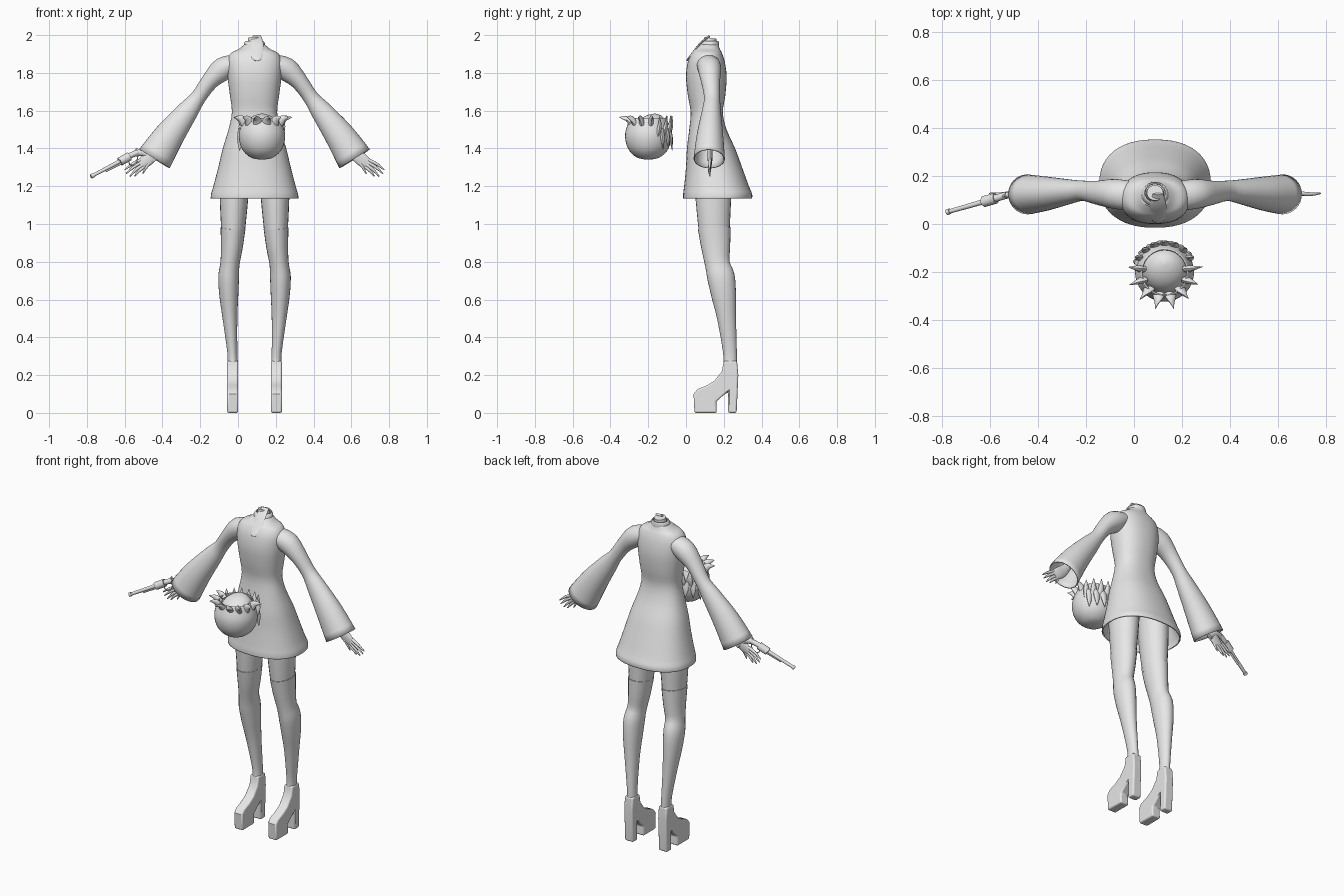
import bpy, bmesh, math, random
from mathutils import Vector

random.seed(3)
cube = bpy.data.objects.get("Cube")
if cube:
    bpy.data.objects.remove(cube)

CX = 0.0875  # mirror line of the figure

grey = bpy.data.materials.new("plain_grey")
grey.use_nodes = True
grey.diffuse_color = (0.8, 0.8, 0.8, 1)
for node in grey.node_tree.nodes:
    if node.type == "BSDF_PRINCIPLED":
        node.inputs["Base Color"].default_value = (0.8, 0.8, 0.8, 1)


def finish(name, bm, angle=40, shell=0, bevel=0):
    """Turn a bmesh into a shaded object, with optional wall thickness or bevel."""
    bmesh.ops.recalc_face_normals(bm, faces=bm.faces)
    mesh = bpy.data.meshes.new(name)
    bm.to_mesh(mesh)
    bm.free()
    mesh.materials.append(grey)
    obj = bpy.data.objects.new(name, mesh)
    bpy.context.collection.objects.link(obj)
    bpy.ops.object.select_all(action="DESELECT")
    obj.select_set(True)
    bpy.context.view_layer.objects.active = obj
    bpy.ops.object.shade_smooth_by_angle(angle=math.radians(angle))
    if shell:
        mod = obj.modifiers.new("wall", "SOLIDIFY")
        mod.thickness = shell
        mod.offset = -1
    if bevel:
        mod = obj.modifiers.new("soft_edges", "BEVEL")
        mod.width = bevel
        mod.segments = 3
        mod.angle_limit = math.radians(50)
    return obj


def spline(rows, steps):
    """Catmull-Rom interpolation of rows of numbers."""
    rows = [Vector(r) for r in rows]
    out = []
    for i in range(len(rows) - 1):
        a, b, c = rows[max(i - 1, 0)], rows[i], rows[i + 1]
        d = rows[min(i + 2, len(rows) - 1)]
        for k in range(steps):
            t = k / steps
            out.append(b + (c - a) * (t / 2) + (a * 2 - b * 5 + c * 4 - d) * (t * t / 2)
                       + (b * 3 - a - c * 3 + d) * (t ** 3 / 2))
    return out + [rows[-1]]


def loft(name, rows, sides=24, steps=3, level=False, power=2, open_end=False, shell=0):
    """Skin elliptical rings given as x, y, z, half width, half depth."""
    rows = spline(rows, steps)
    bm = bmesh.new()
    rings = []
    for i, r in enumerate(rows):
        p, q = rows[max(i - 1, 0)], rows[min(i + 1, len(rows) - 1)]
        t = Vector((0, 0, 1)) if level else Vector(q[:3]) - Vector(p[:3])
        t = (t.normalized() + Vector((0, 0, 0.001))).normalized()
        depth = Vector((0, 1, 0))
        depth = (depth - t * t.dot(depth)).normalized()
        wide = depth.cross(t)
        ring = []
        for k in range(sides):
            a = math.tau * k / sides
            c, s = math.cos(a), math.sin(a)
            c = math.copysign(abs(c) ** (2 / power), c) * max(r[3], 0.001)
            s = math.copysign(abs(s) ** (2 / power), s) * max(r[4], 0.001)
            ring.append(bm.verts.new(Vector(r[:3]) + wide * c + depth * s))
        rings.append(ring)
    for lo, hi in zip(rings, rings[1:]):
        for k in range(sides):
            n = (k + 1) % sides
            bm.faces.new((lo[k], lo[n], hi[n], hi[k]))
    bm.faces.new(rings[0])
    if not open_end:
        bm.faces.new(rings[-1])
    return finish(name, bm, shell=shell)


def rod(name, p, q, r, r2=None, sides=14):
    e = r if r2 is None else r2
    return loft(name, [(*p, r, r), (*q, e, e)], sides, 1)


# Dress body: height, half width, front, back
dress = [(1.95, .055, .07, .17), (1.925, .085, .045, .18), (1.905, .125, .03, .19),
         (1.86, .145, .01, .205), (1.78, .143, 0, .215), (1.68, .13, .01, .208),
         (1.59, .12, .025, .195), (1.5, .138, .017, .215), (1.4, .168, .005, .26),
         (1.3, .192, 0, .297), (1.2, .218, -.01, .333), (1.16, .23, -.015, .35),
         (1.135, .232, -.015, .35)]
loft("dress", [(CX, (f + b) / 2, z, w, (b - f) / 2) for z, w, f, b in dress],
     sides=48, level=True, power=2.3, open_end=True, shell=.008)

# Collar, neck stump and the front tongue
loft("collar", [(CX, .12, 1.93, .055, .055), (CX, .125, 1.955, .056, .05),
                (CX, .13, 1.97, .046, .042)], level=True, open_end=True, shell=.006)
loft("neck", [(CX, .12, 1.92, .042, .04), (CX, .13, 1.985, .034, .032)], steps=1)
loft("collar_tongue", [(.1, .125, 1.995, .022, .006), (.1, .08, 1.96, .034, .006),
                       (.1, .04, 1.91, .033, .006), (.1, .012, 1.875, .024, .005),
                       (.1, .005, 1.863, .006, .003)], sides=16)

for s, side in ((1, "left"), (-1, "right")):
    def at(u, y, z, *radii):
        return (CX + s * u, y, z, *radii)

    # Flared sleeve
    loft(side + "_sleeve", [at(.09, .115, 1.855, .045, .06), at(.168, .125, 1.82, .062, .062),
                            at(.237, .13, 1.755, .046, .05), at(.298, .138, 1.67, .041, .042),
                            at(.352, .135, 1.6, .056, .05), at(.45, .127, 1.47, .079, .07),
                            at(.53, .123, 1.345, .095, .083)],
         sides=32, open_end=True, shell=.006)

    # Forearm, palm and fingers
    loft(side + "_hand", [at(.36, .133, 1.59, .026, .024), at(.49, .128, 1.425, .022, .015),
                          at(.535, .127, 1.37, .032, .013), at(.575, .127, 1.335, .034, .012),
                          at(.605, .127, 1.312, .024, .008)], sides=16)
    tips = [(.606, 1.338, .688, 1.287), (.602, 1.325, .68, 1.267),
            (.594, 1.313, .66, 1.252), (.584, 1.303, .635, 1.253), (.545, 1.34, .592, 1.266)]
    for i, (u, z, v, w) in enumerate(tips):
        loft(f"{side}_finger_{i + 1}", [at(u, .127, z, .009, .009),
             at((u + v) / 2, .124, (z + w) / 2 + .005, .008, .008),
             at(v, .127, w, .003, .003)], sides=10)

    # Bare thigh and long stocking
    loft(side + "_thigh", [at(.105, .145, 1.28, .08, .1), at(.109, .145, 1.13, .075, .094),
                           at(.114, .15, .94, .061, .08)])
    loft(side + "_stocking", [at(.114, .15, .977, .066, .087), at(.12, .157, .88, .058, .077),
                              at(.13, .166, .79, .051, .066), at(.137, .185, .72, .055, .073),
                              at(.136, .2, .62, .05, .065), at(.13, .215, .5, .039, .05),
                              at(.118, .232, .33, .027, .037), at(.115, .234, .26, .027, .036),
                              at(.115, .232, .2, .028, .036)])

    # Platform shoe with block heel, from a side profile
    outline = [(.045, 0), (.163, 0), (.16, .06), (.2, .095), (.222, .11), (.223, 0), (.268, 0),
               (.277, .2), (.27, .275), (.2, .275), (.19, .22), (.15, .17), (.11, .145),
               (.06, .125), (.04, .1)]
    bm = bmesh.new()
    sole = bm.faces.new([bm.verts.new(at(.087, y, z)) for y, z in outline])
    grown = bmesh.ops.extrude_face_region(bm, geom=[sole])["geom"]
    bmesh.ops.translate(bm, vec=(s * .058, 0, 0),
                        verts=[g for g in grown if isinstance(g, bmesh.types.BMVert)])
    finish(side + "_platform_shoe", bm, angle=30, bevel=.009)

# Revolver in the right hand
rod("revolver_barrel", (-.775, .05, 1.253), (-.61, .097, 1.34), .009, .011)
rod("revolver_muzzle", (-.778, .049, 1.251), (-.765, .053, 1.258), .012)
rod("revolver_ejector", (-.7, .071, 1.28), (-.61, .097, 1.325), .006)
rod("revolver_drum", (-.625, .093, 1.33), (-.575, .107, 1.358), .023)
rod("revolver_frame", (-.632, .091, 1.335), (-.53, .12, 1.38), .015)
rod("revolver_hammer", (-.545, .115, 1.38), (-.535, .118, 1.402), .007, .004)
loft("revolver_grip", [(-.555, .113, 1.37, .016, .011), (-.51, .124, 1.378, .017, .012),
                       (-.47, .13, 1.362, .017, .012), (-.44, .132, 1.335, .02, .013)], 14)
guard = [(-.575, .107, 1.345), (-.575, .107, 1.318), (-.55, .114, 1.313), (-.535, .118, 1.335),
         (-.53, .12, 1.365)]
loft("revolver_trigger_guard", [(*p, .003, .003) for p in guard], 8)

# Floating round tuft: rounded shell, inner dome, curled spikes
TX, TY = .127, -.2
bowl = [(1.342, .02), (1.352, .06), (1.385, .098), (1.43, .118), (1.48, .122), (1.53, .108),
        (1.56, .096)]
loft("tuft_shell", [(TX, TY, z, r, r) for z, r in bowl], 36, level=True,
     open_end=True, shell=.005)
loft("tuft_dome", [(TX, -.19, 1.45, .1, .1), (TX, -.185, 1.51, .096, .094),
                   (TX, -.18, 1.55, .075, .07), (TX, -.17, 1.575, .04, .038),
                   (TX, -.165, 1.584, .005, .005)], 28, level=True)


def spike(name, angle, start, middle, tip, width):
    """Curled spike; each point is radius and height round the tuft."""
    c, q = math.cos(angle), math.sin(angle)
    rows = [(TX + c * r, TY + q * r, z, w, w * .6) for (r, z), w in
            zip((start, middle, tip), (width, width * .7, .001))]
    loft(name, rows, 10)


for i in range(8):
    a = math.radians(172 + i * 196 / 7)
    spike(f"tuft_spike_{i + 1}", a, (.095, 1.535), (.118, 1.558),
          (.158 + random.uniform(-.01, .006), 1.565), .026)

# Ragged locks at the back of the tuft
for i in range(7):
    a = math.radians(30 + i * 20)
    spike(f"tuft_upper_lock_{i + 1}", a, (.1, 1.47), (.122, 1.52),
          (.118 + random.uniform(0, .012), 1.575), .026)
    spike(f"tuft_lower_lock_{i + 1}", a + .15, (.108, 1.5), (.122, 1.45),
          (.128, 1.385 + random.uniform(0, .03)), .026)
